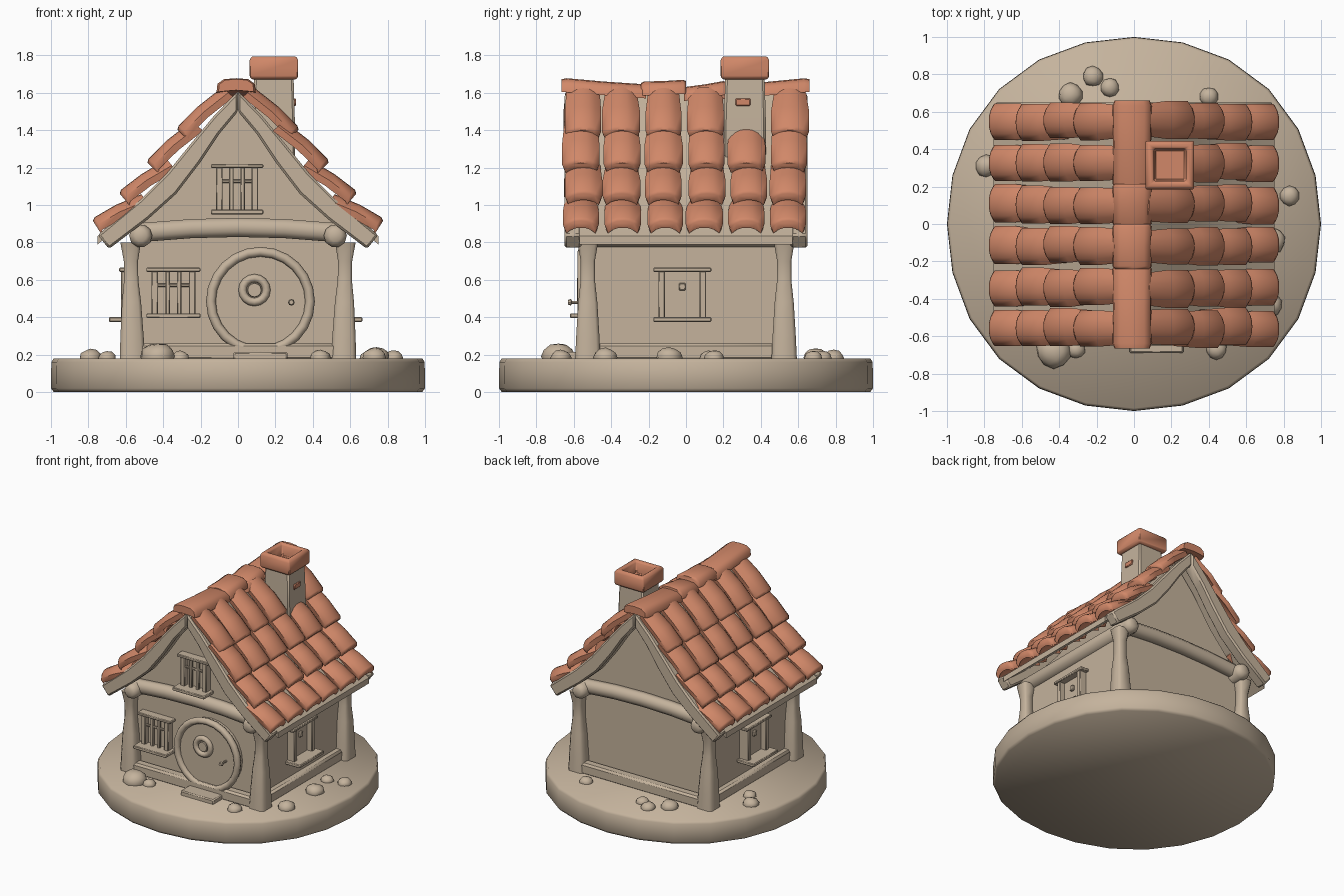
import bpy, bmesh, math, random
from mathutils import Vector, Matrix

if "Cube" in bpy.data.objects:
    bpy.data.objects.remove(bpy.data.objects["Cube"])

random.seed(4)

def material(name, rgb):
    m = bpy.data.materials.new(name)
    m.diffuse_color = (*rgb, 1)
    m.use_nodes = True
    m.node_tree.nodes["Principled BSDF"].inputs["Base Color"].default_value = m.diffuse_color
    return m

STONE = material("warm stone", (0.555, 0.45, 0.335))
CLAY = material("terracotta", (0.635, 0.245, 0.14))

def finish(bm, name, mat, bevel=0.0, segs=1, angle=40):
    bmesh.ops.recalc_face_normals(bm, faces=bm.faces)
    if bevel:
        edges = [e for e in bm.edges if len(e.link_faces) == 2 and e.calc_face_angle(0) > 0.6]
        bmesh.ops.bevel(bm, geom=edges, offset=bevel, segments=segs, affect='EDGES', clamp_overlap=True)
    me = bpy.data.meshes.new(name)
    bm.to_mesh(me)
    bm.free()
    me.materials.append(mat)
    for p in me.polygons:
        p.use_smooth = True
    me.set_sharp_from_angle(angle=math.radians(angle))
    ob = bpy.data.objects.new(name, me)
    bpy.context.collection.objects.link(ob)
    return ob

def loft(name, rings, mat, bevel=0.0, segs=1, angle=40):
    bm = bmesh.new()
    vs = [[bm.verts.new(p) for p in r] for r in rings]
    n = len(vs[0])
    for a, b in zip(vs, vs[1:]):
        for i in range(n):
            bm.faces.new((a[i], a[(i + 1) % n], b[(i + 1) % n], b[i]))
    bm.faces.new(vs[0])
    bm.faces.new(vs[-1])
    return finish(bm, name, mat, bevel, segs, angle)

def box(name, lo, hi, mat=STONE, bevel=0.008):
    rings = [[(lo[0], lo[1], z), (hi[0], lo[1], z), (hi[0], hi[1], z), (lo[0], hi[1], z)]
             for z in (lo[2], hi[2])]
    return loft(name, rings, mat, bevel)

def extrude_y(name, profile, y0, y1, mat=STONE, bevel=0.0, angle=40):
    return loft(name, [[(x, y, z) for x, z in profile] for y in (y0, y1)], mat, bevel, 1, angle)

def disc_y(name, c, radii, n=24, mat=STONE, angle=40):
    """Round part along y from (y, radius) pairs."""
    ring = lambda y, r: [(c[0] + r * math.cos(2 * math.pi * i / n), y,
                          c[1] + r * math.sin(2 * math.pi * i / n)) for i in range(n)]
    return loft(name, [ring(y, r) for y, r in radii], mat, angle=angle)

def torus_y(name, c, y, R, r, n=24):
    bpy.ops.mesh.primitive_torus_add(major_radius=R, minor_radius=r, major_segments=n, minor_segments=8,
                                     location=(c[0], y, c[1]), rotation=(math.pi / 2, 0, 0))
    ob = bpy.context.object
    ob.name = name
    ob.data.materials.append(STONE)
    for p in ob.data.polygons:
        p.use_smooth = True

# slightly squarish round ground slab
def circle(r, z, n=24):
    ring = []
    for i in range(n):
        a = 2 * math.pi * i / n
        q = r * (1 + 0.02 * math.sin(2 * a) ** 2)
        ring.append((q * math.cos(a), q * math.sin(a), z))
    return ring
loft("ground_slab", [circle(0.985, 0), circle(1.0, 0.02), circle(0.998, 0.16), circle(0.985, 0.18)],
     STONE, angle=75)

# house body with gables
half = [(0.54, 0.17), (0.54, 0.87), (0.3, 1.14), (0.14, 1.37)]
extrude_y("house_walls", half + [(0, 1.53)] + [(-x, z) for x, z in reversed(half)], -0.50, 0.50)

# sills round the foot of the walls
for s in (-1, 1):
    box("end_sill", (-0.55, s * 0.54 - 0.04, 0.17), (0.55, s * 0.54 + 0.04, 0.26), bevel=0.015)
    box("side_sill", (s * 0.55 - 0.04, -0.52, 0.17), (s * 0.55 + 0.04, 0.52, 0.26), bevel=0.015)

# carved corner posts, eave logs and cross beams
for sx in (-1, 1):
    for sy in (-1, 1):
        rings = []
        for z, r in ((0.17, 0.068), (0.3, 0.062), (0.48, 0.051), (0.6, 0.038), (0.7, 0.038), (0.8, 0.055)):
            cx, cy = sx * (0.562 + 0.015 * z), sy * 0.525
            rings.append([(cx + a * r, cy + b * r, z) for a, b in
                          ((-1, -.7), (-.7, -1), (.7, -1), (1, -.7), (1, .7), (.7, 1), (-.7, 1), (-1, .7))])
        loft("corner_post", rings, STONE, angle=60)
    disc_y("eave_log", (sx * 0.52, 0.835),
           [(-0.625, 0.03), (-0.612, 0.05), (-0.585, 0.062), (0.585, 0.062), (0.612, 0.05), (0.625, 0.03)],
           10, angle=75)
for sy in (-1, 1):
    rings = []
    for x in (-0.52, -0.25, 0.0, 0.25, 0.52):
        cz = 0.88 - 0.1 * x * x
        rings.append([(x, sy * 0.525 + 0.05 * math.cos(k * math.pi / 4 + .39),
                       cz + 0.055 * math.sin(k * math.pi / 4 + .39)) for k in range(8)])
    loft("cross_beam", rings, STONE, angle=60)

# curved roof boards: thin deck and heavier gable rafters
top = [(0.0, 1.61), (0.13, 1.475), (0.25, 1.33), (0.38, 1.17), (0.52, 1.03), (0.75, 0.84)]
low = [(0.69, 0.765), (0.48, 0.925), (0.33, 1.06), (0.2, 1.23), (0.1, 1.38), (0.0, 1.50)]
deck = [(x, z - 0.045) for x, z in reversed(top)]
for s in (-1, 1):
    extrude_y("roof_deck", [(s * x, z - 0.005) for x, z in top + deck], -0.57, 0.57)
    for y in (-0.605, 0.605):
        extrude_y("gable_rafter", [(s * x, z) for x, z in top + low], y - 0.045, y + 0.045, bevel=0.012)

# arched roof tiles
ROWS = [((0.742, 0.862), (0.492, 1.02)), ((0.592, 1.012), (0.352, 1.21)),
        ((0.438, 1.182), (0.212, 1.42)), ((0.277, 1.358), (0.05, 1.60))]
COLS = [-0.555, -0.34, -0.115, 0.105, 0.33, 0.55]

def tile(s, yc, a, b):
    d = Vector((b[0] - a[0], b[1] - a[1])).normalized()
    n = Vector((-d.y, d.x))
    if n.y < 0:
        n = -n
    w0, w1 = random.uniform(0.19, 0.205), random.uniform(0.165, 0.18)
    yc += random.uniform(-0.008, 0.008)
    rings = []
    for t, w, h in ((0, w0 - 0.02, 0.064), (0.06, w0, 0.075), (0.5, w0, 0.07), (1, w1, 0.045)):
        c = Vector(a).lerp(Vector(b), t)
        ring = []
        for k in range(7):                       # outer arch
            u = -1 + k / 3
            ring.append((u * w / 2, h - 0.043 * abs(u) ** 2.5))
        for k in range(7):                       # inner arch
            u = 1 - k / 3
            ring.append((u * w / 2 * 0.9, h - 0.045 - 0.035 * abs(u) ** 2.5))
        rings.append([(s * (c.x + n.x * q), yc + p, c.y + n.y * q) for p, q in ring])
    loft("roof_tile", rings, CLAY, angle=60)

for s in (-1, 1):
    for ci, y in enumerate(COLS):
        for ri, (a, b) in enumerate(ROWS):
            if not (s == 1 and ci == 4 and ri == 3):   # chimney passes here
                tile(s, y, a, b)

# ridge caps
RIDGE = [(-0.665, -0.215, 1.68, 1.645), (-0.24, 0.0, 1.66, 1.67),
         (-0.01, 0.215, 1.63, 1.665), (0.19, 0.66, 1.64, 1.68)]
CAP = [(-0.105, -0.075), (-0.10, -0.03), (-0.065, -0.005), (0, 0), (0.065, -0.005),
       (0.10, -0.03), (0.105, -0.075), (0.06, -0.07), (0, -0.065), (-0.06, -0.07)]
for y0, y1, z0, z1 in RIDGE:
    rings = []
    for t, k in ((0, 0.9), (0.06, 1.0), (0.5, 0.97), (0.94, 1.0), (1, 0.9)):
        rings.append([(x * k - 0.01, y0 + (y1 - y0) * t, z0 + (z1 - z0) * t + z * k - 0.075 * (1 - k))
                      for x, z in CAP])
    loft("ridge_tile", rings, CLAY, angle=60)

# chimney shaft, hollow clay cap and loose brick
def square(r, z):
    return [(0.192 + a * r, 0.315 + b * r, z) for a, b in ((-1, -1), (1, -1), (1, 1), (-1, 1))]
loft("chimney_shaft", [square(0.115, 1.05), square(0.112, 1.45), square(0.105, 1.69)], STONE, 0.012)
loft("chimney_cap", [square(0.115, 1.67), square(0.13, 1.685), square(0.13, 1.775), square(0.118, 1.795),
                     square(0.095, 1.795), square(0.085, 1.78), square(0.08, 1.70)], CLAY, 0.006)
box("chimney_brick", (0.28, 0.265, 1.53), (0.311, 0.345, 1.57), CLAY, 0.005)

# round front door with porthole, knob and step
D = (0.12, 0.485)
disc_y("door_panel", D, [(-0.48, 0.27), (-0.555, 0.27)])
torus_y("door_rim", D, -0.555, 0.265, 0.026)
torus_y("door_porthole", (0.088, 0.545), -0.56, 0.064, 0.022, 16)
disc_y("porthole_boss", (0.088, 0.545), [(-0.55, 0.04), (-0.572, 0.036)], 12)
disc_y("door_knob", (0.285, 0.48), [(-0.55, 0.008), (-0.61, 0.008), (-0.615, 0.018), (-0.632, 0.012)], 8)
box("door_step", (-0.025, -0.69, 0.17), (0.265, -0.54, 0.215))

# shuttered windows: built facing -y at the origin, then turned into place
def window(name, at, turn, w, h, bars):
    m = Matrix.Translation(at) @ Matrix.Rotation(turn, 4, 'Z')
    parts = [((-w / 2, -0.12, 0), (w / 2, 0.03, 0.026)),
             ((-w / 2, -0.065, h - 0.022), (w / 2, 0.03, h))]
    for x in (-w / 2 + 0.045, w / 2 - 0.045):
        parts.append(((x - 0.018, -0.055, 0.02), (x + 0.018, 0.03, h - 0.015)))
    parts.append(((-w / 2 + 0.05, -0.012, 0.02), (w / 2 - 0.05, 0.02, h - 0.015)))
    if bars:
        parts += [((-0.042, -0.05, 0.02), (-0.018, -0.026, h - 0.015)),
                  ((0.018, -0.05, 0.02), (0.042, -0.026, h - 0.015)),
                  ((-w / 2 + 0.05, -0.045, h * 0.62), (w / 2 - 0.05, -0.03, h * 0.62 + 0.018))]
    else:
        parts.append(((-0.018, -0.03, h * 0.58), (0.018, 0, h * 0.58 + 0.04)))
    for i, (lo, hi) in enumerate(parts):
        box(f"{name}_part", lo, hi, bevel=0.005).matrix_world = m
window("front_window", (-0.345, -0.50, 0.395), 0, 0.29, 0.27, True)
window("attic_window", (-0.005, -0.50, 0.95), 0, 0.28, 0.27, True)
window("right_window", (0.545, -0.02, 0.375), math.pi / 2, 0.31, 0.29, False)
window("left_window", (-0.57, -0.02, 0.375), -math.pi / 2, 0.31, 0.29, False)

# scattered rocks: x, y, radius
ROCKS = [(-0.22, 0.79, .055), (-0.34, 0.69, .065), (-0.13, 0.73, .05), (0.4, 0.68, .05), (0.83, 0.15, .053),
         (-0.79, 0.31, .06), (0.74, -0.09, .07), (0.73, -0.43, .065), (-0.43, -0.68, .092),
         (-0.31, -0.67, .05), (0.44, -0.67, .056), (0.7, 0.12, .05), (-0.7, 0.2, .05)]
for x, y, r in ROCKS:
    bm = bmesh.new()
    bmesh.ops.create_icosphere(bm, subdivisions=2, radius=r)
    for v in bm.verts:
        v.co *= random.uniform(0.93, 1.05)
        v.co.z *= 0.8
    finish(bm, "rock", STONE, angle=60).location = (x, y, 0.17 + r * 0.22)
